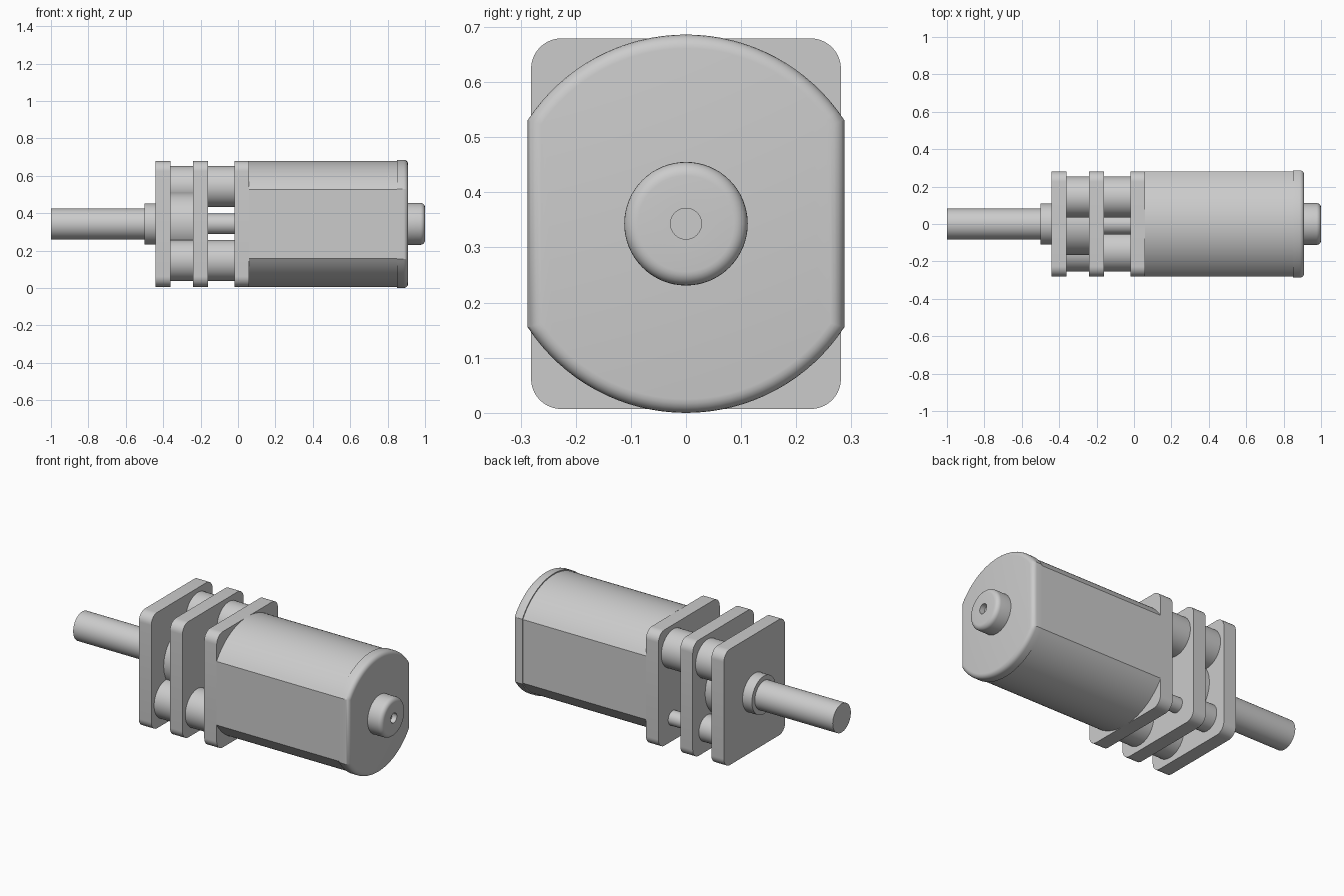
import bpy, bmesh, math
from mathutils import Matrix, Vector

cube = bpy.data.objects.get("Cube")
if cube:
    bpy.data.objects.remove(cube, do_unlink=True)

AXIS_Z = 0.343  # height of the motor axis
parts = []

# One grey metal for everything
grey = bpy.data.materials.new("grey_metal")
grey.use_nodes = True
colour = (0.6, 0.6, 0.6, 1)
grey.diffuse_color = colour
grey.node_tree.nodes["Principled BSDF"].inputs["Base Color"].default_value = colour


def finish(name, bm):
    bmesh.ops.recalc_face_normals(bm, faces=bm.faces)
    mesh = bpy.data.meshes.new(name)
    bm.to_mesh(mesh)
    bm.free()
    mesh.materials.append(grey)
    obj = bpy.data.objects.new(name, mesh)
    bpy.context.collection.objects.link(obj)
    parts.append(obj)
    return obj


def lathe(name, profile, y=0, z=AXIS_Z, steps=64):
    """Turn (x, radius) points around an axis parallel to x."""
    bm = bmesh.new()
    verts = [bm.verts.new((x, 0, r)) for x, r in profile]
    edges = [bm.edges.new(pair) for pair in zip(verts, verts[1:])]
    bmesh.ops.spin(bm, geom=verts + edges, cent=(0, 0, 0), axis=(1, 0, 0),
                   angle=math.tau, steps=steps, use_duplicate=False)
    bmesh.ops.remove_doubles(bm, verts=bm.verts, dist=1e-5)
    bmesh.ops.translate(bm, verts=bm.verts, vec=(0, y, z))
    return finish(name, bm)


def rod(name, x0, x1, r, y=0, z=AXIS_Z):
    return lathe(name, [(x0, 0), (x0, r), (x1, r), (x1, 0)], y, z)


def extrude(name, outline, x0, x1, round_end=0):
    """Extrude a (y, z) outline along x, optionally rounding the far rim."""
    bm = bmesh.new()
    face = bm.faces.new([bm.verts.new((x0, y, z + AXIS_Z)) for y, z in outline])
    new = bmesh.ops.extrude_face_region(bm, geom=[face], use_keep_orig=True)["geom"]
    moved = [v for v in new if isinstance(v, bmesh.types.BMVert)]
    bmesh.ops.translate(bm, verts=moved, vec=(x1 - x0, 0, 0))
    if round_end:
        rim = [e for e in bm.edges if all(abs(v.co.x - x1) < 1e-5 for v in e.verts)]
        bmesh.ops.bevel(bm, geom=rim, offset=round_end, segments=5,
                        profile=0.5, affect='EDGES')
    return finish(name, bm)


def arc(cy, cz, r, a0, a1, n):
    return [(cy + r * math.cos(a0 + (a1 - a0) * i / n),
             cz + r * math.sin(a0 + (a1 - a0) * i / n)) for i in range(n + 1)]


def flatted_circle(r, half):
    a = math.acos(half / r)
    return arc(0, 0, r, a, math.pi - a, 32) + arc(0, 0, r, math.pi + a, math.tau - a, 32)


def rounded_rect(hy, hz, r):
    pts = []
    for i, (sy, sz) in enumerate([(1, 1), (-1, 1), (-1, -1), (1, -1)]):
        start = i * math.pi / 2
        pts += arc(sy * (hy - r), sz * (hz - r), r, start, start + math.pi / 2, 10)
    return pts


# Motor can and its rounded end cap
extrude("motor_can", flatted_circle(0.337, 0.282), 0.06, 0.86)
extrude("end_cap", flatted_circle(0.343, 0.287), 0.85, 0.91, round_end=0.025)

# Rear bearing boss with rounded rim and a small blind hole
R, F, END = 0.112, 0.025, 1.0
rim = [(x, r) for r, x in reversed(arc(R - F, END - F, F, 0, math.pi / 2, 6))][::-1]
lathe("rear_boss", [(0.9, 0), (0.9, R)] + rim + [(END, 0.028), (0.97, 0.028), (0.97, 0)])

# Three gearbox plates
for name, x in (("front_plate", -0.44), ("middle_plate", -0.24), ("rear_plate", -0.02)):
    extrude(name, rounded_rect(0.281, 0.336, 0.055), x, x + 0.08)

# Output shaft and front bearing collar
rod("output_shaft", -1.0, -0.4, 0.083)
rod("front_collar", -0.5, -0.43, 0.11)

# Gears and spacers between the plates
FRONT_GAP, REAR_GAP = (-0.37, -0.23), (-0.17, -0.01)
for label, gap, centre_r, small_r in (("front", FRONT_GAP, 0.167, 0.075),
                                      ("rear", REAR_GAP, 0.055, 0.042)):
    rod(label + "_upper_spacer", *gap, 0.11, 0.145, 0.543)
    rod(label + "_lower_spacer", *gap, 0.11, -0.145, 0.148)
    rod(label + "_centre_gear", *gap, centre_r)
    rod(label + "_small_spacer", *gap, small_r, 0.15, 0.14)

# Smooth round surfaces, keep sharp edges
bpy.ops.object.select_all(action='DESELECT')
for obj in parts:
    obj.select_set(True)
bpy.context.view_layer.objects.active = parts[0]
bpy.ops.object.shade_smooth_by_angle(angle=math.radians(30))
